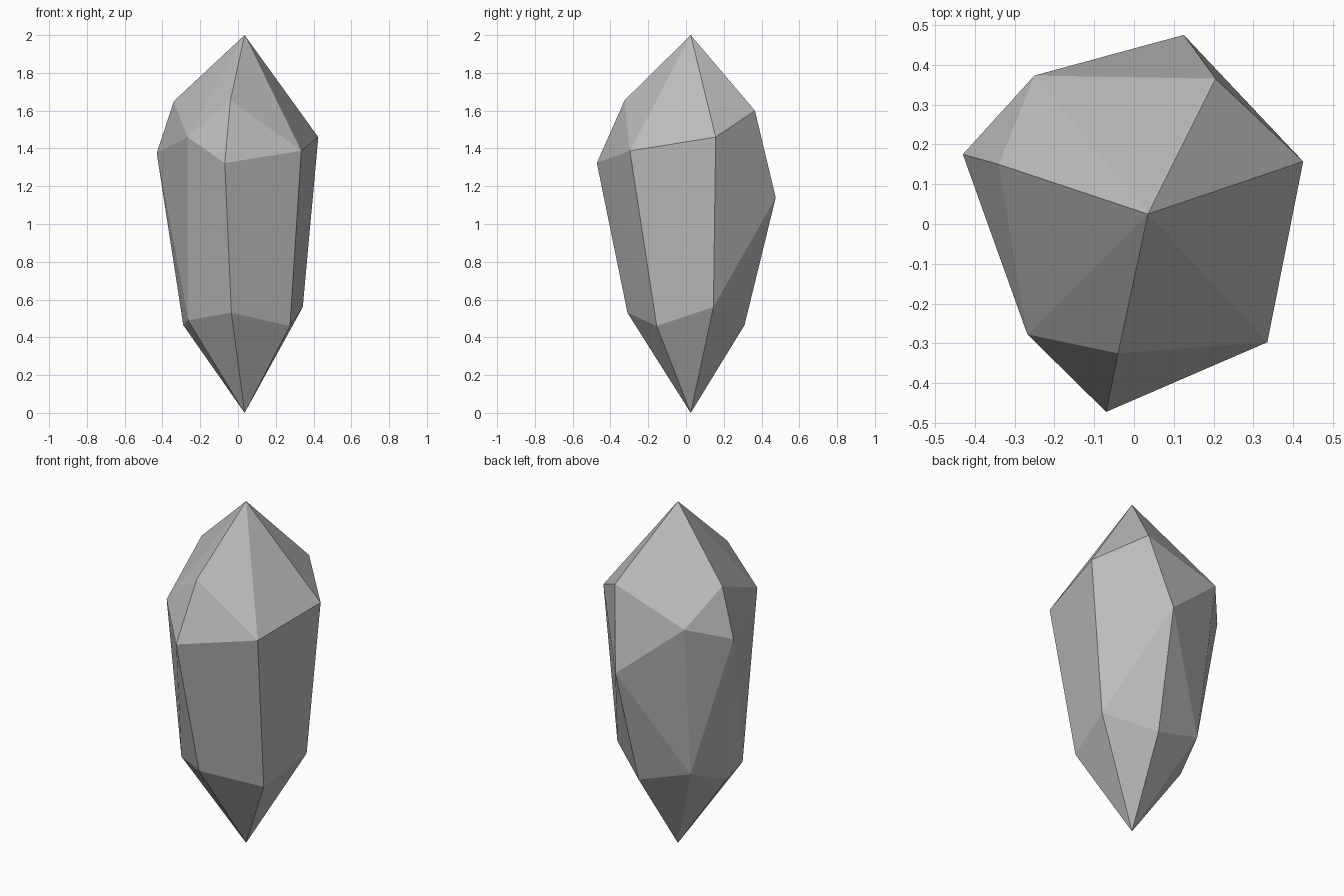
import bpy
import bmesh

# Remove the default cube if the scene has it
default_cube = bpy.data.objects.get("Cube")
if default_cube:
    bpy.data.objects.remove(default_cube, do_unlink=True)


def make_material(name, color):
    """Plain single-colour material for viewport and render."""
    material = bpy.data.materials.new(name)
    material.use_nodes = True
    material.diffuse_color = color
    material.node_tree.nodes["Principled BSDF"].inputs["Base Color"].default_value = color
    return material


def make_faceted_solid(name, points, material):
    """Wrap the points in a flat-shaded convex solid."""
    bm = bmesh.new()
    for point in points:
        bm.verts.new(point)
    bmesh.ops.convex_hull(bm, input=bm.verts[:])
    bmesh.ops.recalc_face_normals(bm, faces=bm.faces[:])
    for face in bm.faces:
        face.smooth = False
    mesh = bpy.data.meshes.new(name)
    bm.to_mesh(mesh)
    bm.free()
    mesh.materials.append(material)
    solid = bpy.data.objects.new(name, mesh)
    bpy.context.collection.objects.link(solid)
    return solid


# Pointed ends of the crystal
tips = [(0.035, 0.025, 2), (0.035, 0.025, 0)]

# Extra facet corners on the upper point
crown = [(0.205, 0.365, 1.6), (-0.34, 0.15, 1.65), (-0.04, -0.325, 1.655)]

# Seven-sided shoulder, the widest part
shoulder = [
    (0.425, 0.157, 1.46), (0.125, 0.475, 1.14), (-0.25, 0.373, 1.455),
    (-0.43, 0.175, 1.375), (-0.268, -0.277, 1.46), (-0.07, -0.472, 1.323),
    (0.335, -0.297, 1.387),
]

# Seven-sided waist where the lower point begins
waist = [
    (0.343, 0.145, 0.56), (0.09, 0.31, 0.465), (-0.215, 0.265, 0.56),
    (-0.29, 0.04, 0.465), (-0.265, -0.145, 0.49), (-0.035, -0.31, 0.53),
    (0.275, -0.155, 0.46),
]

stone_grey = make_material("stone grey", (0.5, 0.5, 0.5, 1))
make_faceted_solid("crystal", tips + crown + shoulder + waist, stone_grey)
